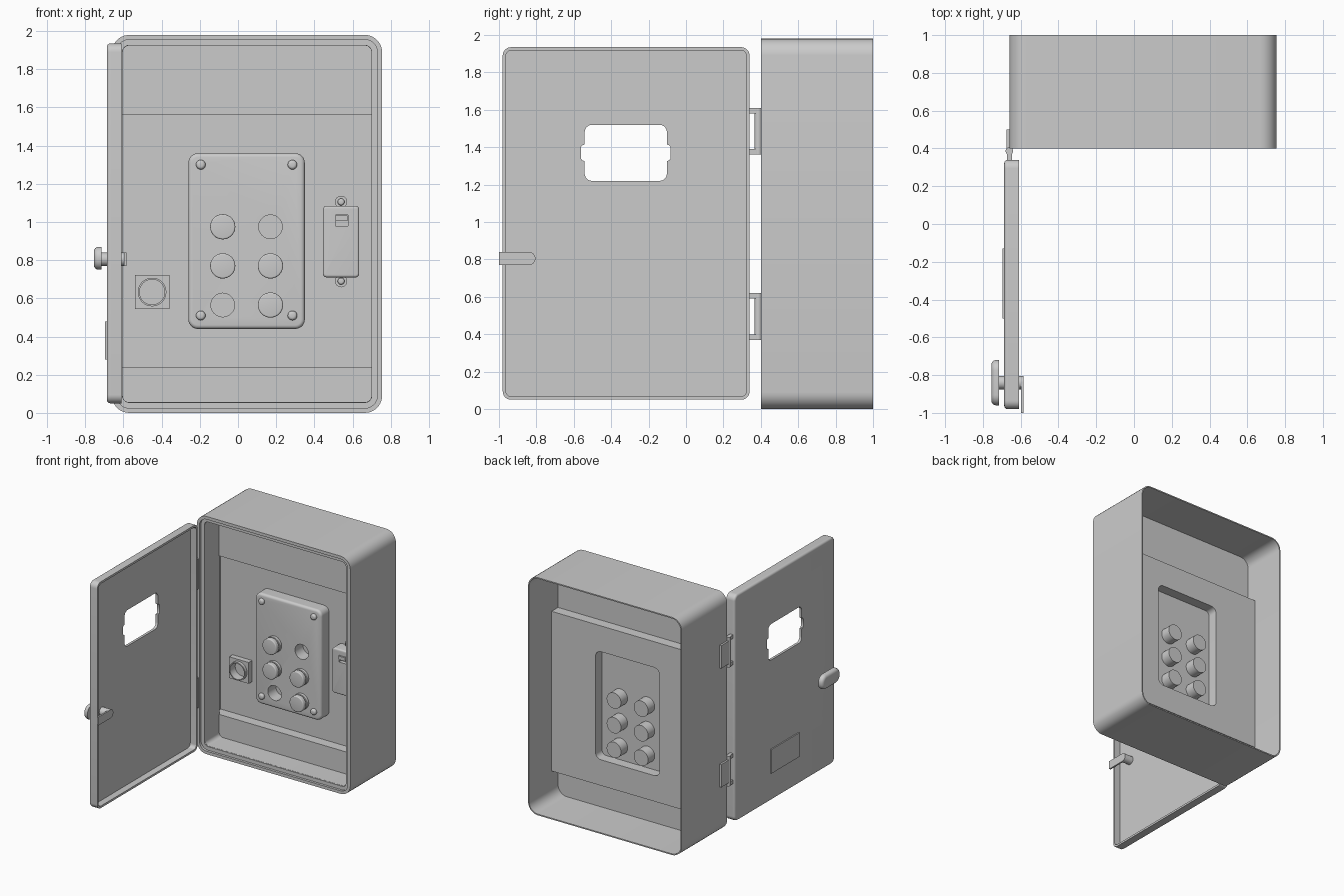
import bpy, bmesh
from math import sin, cos, pi, radians
from mathutils import Vector

if "Cube" in bpy.data.objects:
    bpy.data.objects.remove(bpy.data.objects["Cube"])


def circ(cx, cz, r, n=32):
    return [(cx + r * cos(2 * pi * i / n), cz + r * sin(2 * pi * i / n)) for i in range(n)]


def rect(u0, u1, v0, v1):
    return [(u0, v0), (u1, v0), (u1, v1), (u0, v1)]


def rr(u0, u1, v0, v1, r, n=7):
    """Rounded rectangle outline."""
    pts = []
    for k, (cu, cv) in enumerate([(u1 - r, v1 - r), (u0 + r, v1 - r), (u0 + r, v0 + r), (u1 - r, v0 + r)]):
        for i in range(n + 1):
            a = (k + i / n) * pi / 2
            pts.append((cu + r * cos(a), cv + r * sin(a)))
    return pts


def smooth(ob):
    bpy.ops.object.select_all(action='DESELECT')
    ob.select_set(True)
    bpy.context.view_layer.objects.active = ob
    bpy.ops.object.shade_smooth_by_angle(angle=radians(35))


def slab(name, loops, d0, d1, bevel=0, axis='y'):
    """Outline (first loop) with holes (other loops), extruded d0 to d1 along axis;
    the outer edge at d0 can be rounded."""
    bm = bmesh.new()
    outer, edges = set(), []
    for k, loop in enumerate(loops):
        vs = [bm.verts.new((u, d0, v) if axis == 'y' else (d0, u, v)) for u, v in loop]
        if k == 0:
            outer = set(vs)
        edges += [bm.edges.new((vs[i - 1], vs[i])) for i in range(len(vs))]
    bmesh.ops.triangle_fill(bm, use_beauty=True, edges=edges)
    ext = bmesh.ops.extrude_face_region(bm, geom=bm.faces[:])
    move = Vector((0, d1 - d0, 0)) if axis == 'y' else Vector((d1 - d0, 0, 0))
    bmesh.ops.translate(bm, vec=move, verts=[g for g in ext['geom'] if isinstance(g, bmesh.types.BMVert)])
    bmesh.ops.dissolve_limit(bm, angle_limit=0.01, verts=bm.verts[:], edges=bm.edges[:])
    bmesh.ops.recalc_face_normals(bm, faces=bm.faces[:])
    if bevel:
        rim = [e for e in bm.edges if e.verts[0] in outer and e.verts[1] in outer
               and e.calc_face_angle(0) > 0.5]
        bmesh.ops.bevel(bm, geom=rim, offset=bevel, segments=4, profile=0.5,
                        affect='EDGES', clamp_overlap=False)
    me = bpy.data.meshes.new(name)
    bm.to_mesh(me)
    bm.free()
    ob = bpy.data.objects.new(name, me)
    bpy.context.collection.objects.link(ob)
    smooth(ob)
    return ob


def box_outline(inset):
    return rr(-0.66 + inset, 0.755 - inset, inset, 1.98 - inset, 0.09 - inset)


# Cabinet shell, open at the back, with a stepped front rim and inner lining
slab("cabinet_shell", [box_outline(0), box_outline(0.01)], 0.4, 1.0)
slab("front_rim", [box_outline(0.005), box_outline(0.025)], 0.4, 0.43)
slab("rim_step", [box_outline(0.02), box_outline(0.055)], 0.42, 0.44)
slab("tray_lining", [box_outline(0.05), box_outline(0.056)], 0.43, 0.62)

# Inner tray: recessed panel between upper and lower bands, joined by ledges
X0, X1 = -0.65, 0.745
P = 0.70
slab("tray_bands", [box_outline(0.008), rect(X0 + 0.003, X1 - 0.003, 0.24, 1.56)], 0.615, 0.62)
slab("main_panel", [rect(X0, X1, 0.235, 1.565), rr(-0.25, 0.34, 0.45, 1.35, 0.05)], P, P + 0.005)
for name, z in (("lower", 0.235), ("upper", 1.56)):
    slab(name + "_ledge", [rect(X0, X1, z, z + 0.005)], 0.615, P + 0.005)

# Raised control plate, hollow behind
buttons = [(x, z) for z in (0.975, 0.77, 0.565) for x in (-0.08, 0.17)]
empty = [(0.17, 0.975), (-0.08, 0.565)]
plate = rr(-0.26, 0.35, 0.44, 1.36, 0.05)
F = 0.595
slab("control_plate", [plate] + [circ(x, z, 0.062) for x, z in empty], F, F + 0.025, 0.02)
slab("control_plate_wall", [plate, rr(-0.25, 0.34, 0.45, 1.35, 0.04)], F + 0.02, P + 0.005)
for i, (x, z) in enumerate(buttons):
    if (x, z) in empty:
        slab(f"socket_{i}", [circ(x, z, 0.066), circ(x, z, 0.062)], F + 0.005, F + 0.11)
        slab(f"socket_end_{i}", [circ(x, z, 0.066)], F + 0.105, F + 0.112)
    else:
        slab(f"button_collar_{i}", [circ(x, z, 0.066)], F - 0.023, F + 0.005, 0.004)
        slab(f"button_neck_{i}", [circ(x, z, 0.056)], F - 0.045, F - 0.015)
        slab(f"button_head_{i}", [circ(x, z, 0.066)], F - 0.07, F - 0.035, 0.008)
        slab(f"button_body_{i}", [circ(x, z, 0.066)], F + 0.015, F + 0.112)
for i, (x, z) in enumerate([(x, z) for x in (-0.195, 0.285) for z in (0.51, 1.30)]):
    slab(f"plate_screw_{i}", [circ(x, z, 0.025, 20)], F - 0.023, F + 0.005, 0.015)

# Switch housing on the right with mounting tabs and screws
slab("switch_housing", [rr(0.445, 0.635, 0.71, 1.085, 0.02), rect(0.51, 0.575, 0.98, 1.037)],
     P - 0.1, P, 0.012)
slab("switch_pocket", [rect(0.505, 0.58, 0.975, 1.042)], P - 0.07, P - 0.05)
slab("switch_rocker", [rect(0.512, 0.573, 1.005, 1.035)], P - 0.11, P - 0.06)
for name, z in (("top", 1.105), ("bottom", 0.69)):
    slab("switch_tab_" + name, [circ(0.54, z, 0.032, 24)], P - 0.02, P)
    slab("switch_screw_" + name, [circ(0.54, z, 0.018, 20)], P - 0.04, P - 0.015, 0.01)

# Round socket on a square base
slab("round_socket_base", [rect(-0.54, -0.36, 0.545, 0.722), circ(-0.45, 0.633, 0.066)], P - 0.045, P)
slab("round_socket_ring", [circ(-0.45, 0.633, 0.075), circ(-0.45, 0.633, 0.066)], P - 0.07, P - 0.04)

# Door, swung open: a thin pan with window cut-out, deep lip and label plate
quarter = [(0.24, 0.03), (0.233, 0.04), (0.22, 0.044)]
quarter += [(0.18 + 0.04 * cos(a * pi / 12), 0.11 + 0.04 * sin(a * pi / 12)) for a in range(7)]
half = quarter + [(-u, v) for u, v in reversed(quarter)]
window = [(u - 0.322, v + 1.37) for u, v in half + [(-u, -v) for u, v in half]]
door = rr(-0.98, 0.34, 0.05, 1.935, 0.045)
slab("door_panel", [door, window], -0.687, -0.666, 0.018, 'x')
slab("door_lip", [door, rr(-0.963, 0.323, 0.067, 1.918, 0.03)], -0.668, -0.61, axis='x')
slab("door_label_plate", [rect(-0.5, -0.13, 0.28, 0.48)], -0.697, -0.68, axis='x')

# Door latch: handle, shaft and cam
slab("latch_handle", [rr(-0.96, -0.72, 0.75, 0.87, 0.055)], -0.755, -0.715, 0.025, 'x')
slab("latch_shaft", [circ(-0.84, 0.805, 0.035)], -0.72, -0.585, axis='x')
cam = [(-1.0, 0.77)] + [(-0.84 + 0.035 * cos(a), 0.805 + 0.035 * sin(a))
                        for a in [(-0.5 + i / 10) * pi for i in range(11)]] + [(-1.0, 0.84)]
slab("latch_cam", [cam], -0.598, -0.585, axis='x')

# Hinges: pin, two arms to the door and a leaf on the cabinet side
for name, z in (("lower", 0.37), ("upper", 1.36)):
    bpy.ops.mesh.primitive_cylinder_add(vertices=24, radius=0.02, depth=0.25,
                                        location=(-0.66, 0.386, z + 0.125))
    pin = bpy.context.object
    pin.name = name + "_hinge_pin"
    smooth(pin)
    for part, dz in (("bottom", 0), ("top", 0.22)):
        slab(f"{name}_hinge_arm_{part}", [rect(0.33, 0.39, z + dz, z + dz + 0.03)],
             -0.672, -0.645, axis='x')
    slab(name + "_hinge_leaf", [rect(0.39, 0.5, z + 0.03, z + 0.22)], -0.675, -0.655, axis='x')
